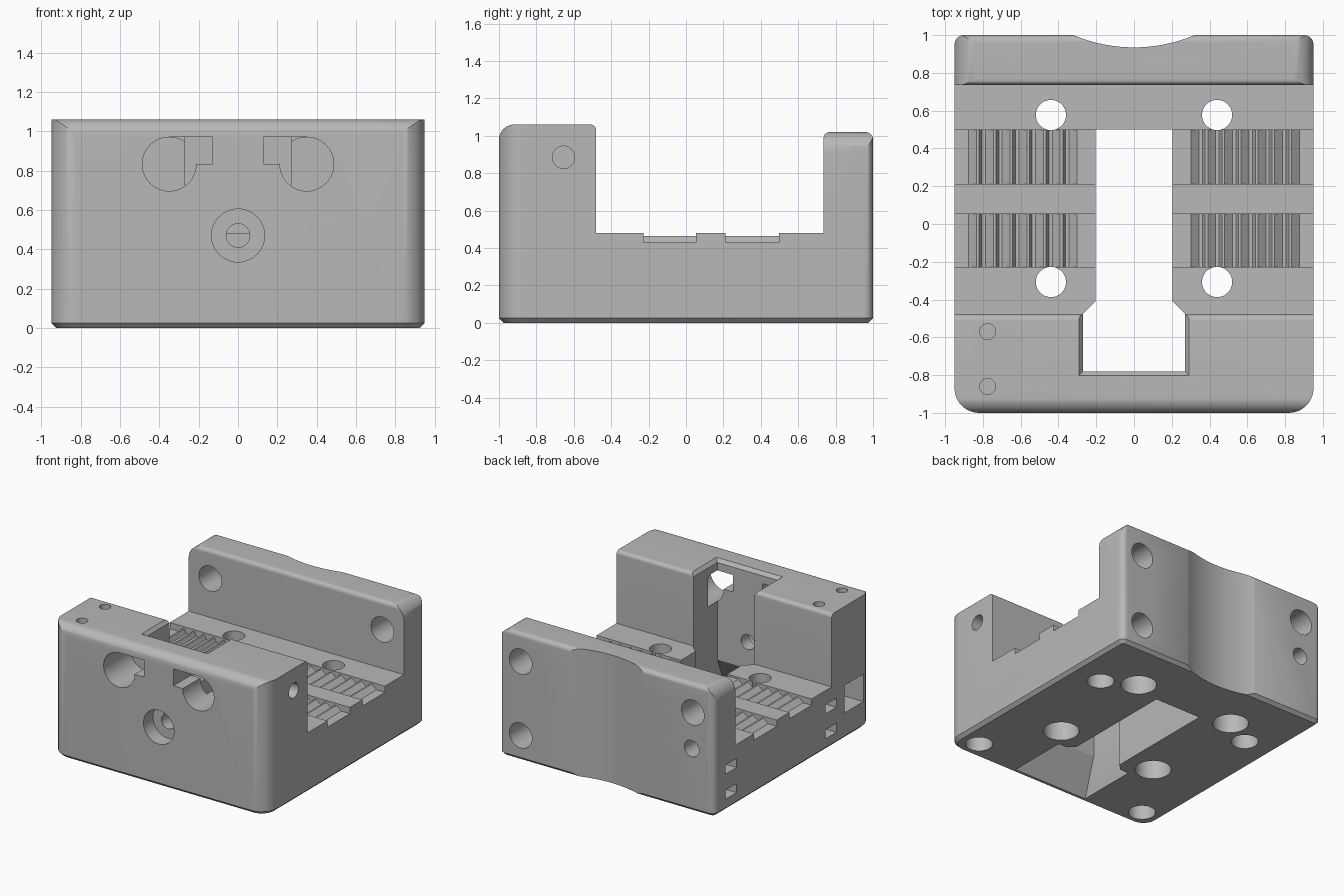
import bpy, bmesh, math
from mathutils import Vector

default = bpy.data.objects.get("Cube")
if default:
    bpy.data.objects.remove(default, do_unlink=True)

grey = bpy.data.materials.new("plain grey")
grey.use_nodes = True
colour = (0.48, 0.48, 0.48, 1)
grey.diffuse_color = colour
grey.node_tree.nodes["Principled BSDF"].inputs["Base Color"].default_value = colour


def make(name, bm):
    bmesh.ops.recalc_face_normals(bm, faces=bm.faces)
    mesh = bpy.data.meshes.new(name)
    bm.to_mesh(mesh)
    bm.free()
    obj = bpy.data.objects.new(name, mesh)
    bpy.context.collection.objects.link(obj)
    return obj


def place(axis, a, b, depth):
    return {"x": (depth, a, b), "y": (a, depth, b), "z": (a, b, depth)}[axis]


def loft(name, axis, lower, lo, upper, hi):
    """Closed solid between two matching outlines."""
    bm = bmesh.new()
    v0 = [bm.verts.new(place(axis, a, b, lo)) for a, b in lower]
    v1 = [bm.verts.new(place(axis, a, b, hi)) for a, b in upper]
    bm.faces.new(v0)
    bm.faces.new(v1)
    for i in range(len(v0)):
        j = (i + 1) % len(v0)
        bm.faces.new((v0[i], v0[j], v1[j], v1[i]))
    return make(name, bm)


def prism(name, axis, pts, lo, hi):
    return loft(name, axis, pts, lo, pts, hi)


def rect(a0, b0, a1, b1):
    return [(a0, b0), (a1, b0), (a1, b1), (a0, b1)]


def circle(a, b, r, n=48):
    return [(a + r * math.cos(math.tau * i / n), b + r * math.sin(math.tau * i / n))
            for i in range(n)]


def rounded(corners, steps=10):
    """Outline with right-angled corners given as (a, b, radius)."""
    out = []
    for i, (a, b, r) in enumerate(corners):
        p = Vector((a, b))
        if not r:
            out.append((a, b))
            continue
        u = (Vector(corners[i - 1][:2]) - p).normalized() * r
        w = (Vector(corners[(i + 1) % len(corners)][:2]) - p).normalized() * r
        for k in range(steps + 1):
            t = math.pi / 2 * k / steps
            out.append(tuple(p + u * (1 - math.sin(t)) + w * (1 - math.cos(t))))
    return out


def combine(target, cutter, operation="DIFFERENCE"):
    mod = target.modifiers.new("cut", "BOOLEAN")
    mod.operation = operation
    mod.solver = "EXACT"
    mod.object = cutter
    bpy.context.view_layer.objects.active = target
    bpy.ops.object.modifier_apply(modifier=mod.name)
    bpy.data.objects.remove(cutter, do_unlink=True)


# Body: side profile trimmed by the rounded plan with a chamfered foot
side = rounded([(-1, 0, 0), (1, 0, 0), (1, 1.02, 0.04), (0.735, 1.02, 0.035),
                (0.735, 0.48, 0), (-0.48, 0.48, 0), (-0.48, 1.06, 0.03), (-1, 1.06, 0.08)])
body = prism("carriage_body", "x", side, -1.1, 1.1)


def plan(inset):
    x, y = 0.95 - inset, 1 - inset
    return rounded([(-x, -y, 0.13 - inset), (x, -y, 0.13 - inset),
                    (x, y, 0.05 - inset), (-x, y, 0.05 - inset)])


upper = prism("plan_upper", "z", plan(0), 0.025, 1.2)
foot = loft("plan_foot", "z", plan(0.025), 0, plan(0), 0.025)
combine(upper, foot, "UNION")
combine(body, upper, "INTERSECT")


def cut(axis, pts, lo, hi):
    combine(body, prism("cutter", axis, pts, lo, hi))


def hole(axis, a, b, r, lo, hi):
    cut(axis, circle(a, b, r), lo, hi)


# Shallow cylindrical groove down the back
cut("z", circle(0, 1.755, 0.82, 160), -0.1, 1.2)

# Central slot, wider inside the front block
half = [(0.205, 0.5), (0.205, -0.41), (0.27, -0.475), (0.27, -0.78)]
cut("z", half + [(-x, y) for x, y in reversed(half)], -0.1, 1.2)

# Flared mouth under the slot and eased rim above it
combine(body, loft("cutter", "z", rect(-0.335, -0.96, 0.335, -0.46), -0.01,
                   rect(-0.268, -0.778, 0.268, -0.49), 0.26))
combine(body, loft("cutter", "z", rect(-0.268, -0.778, 0.268, -0.44), 1.03,
                   rect(-0.3, -0.81, 0.3, -0.44), 1.07))

# Belt tooth profile: slope, valley, steep return
teeth = [(0.19, 0.465)]
for i in range(7):
    x = 0.302 + i * 0.0885
    teeth += [(x, 0.465), (x + 0.042, 0.43)]
    if i < 6:
        teeth += [(x + 0.06, 0.43), (x + 0.075, 0.465)]
teeth += [(1, 0.43), (1, 0.6), (0.19, 0.6)]

for s in (-1, 1):
    # Belt clamps
    for y0, y1 in ((-0.228, 0.053), (0.212, 0.497)):
        cut("y", [(s * x, z) for x, z in teeth], y0, y1)
    # Rounded upper corners of the back wall
    arc = [(0.84 + 0.11 * math.sin(math.pi * k / 24), 0.91 + 0.11 * math.cos(math.pi * k / 24))
           for k in range(13)]
    corner = arc + [(1.05, 0.91), (1.05, 1.1), (0.84, 1.1)]
    cut("y", [(s * x, z) for x, z in corner], 0.65, 1.1)
    # Counterbored mounting holes
    for y in (-0.307, 0.577):
        hole("z", s * 0.44, y, 0.08, -0.1, 0.6)
        hole("z", s * 0.44, y, 0.132, -0.1, 0.22)
    # Magnet sockets underneath
    hole("z", s * 0.78, -0.84, 0.1, -0.1, 0.15)
    hole("z", s * 0.69, 0.44, 0.1, -0.1, 0.15)
    # Round front sockets with a square relief towards the slot
    hole("y", s * 0.35, 0.833, 0.137, -1.1, -0.66)
    cut("y", rect(*sorted((s * 0.35, s * 0.13))[:1], 0.835,
                  sorted((s * 0.35, s * 0.13))[1], 0.97), -1.1, -0.67)
    # Upper holes through the back wall
    hole("y", s * 0.76, 0.79, 0.1, 0.6, 1.1)
    # Wire-tie pockets in one flank
    z = 0.295 if s > 0 else 0.095
    for y0, y1 in ((-0.54, -0.4), (0.72, 0.86)):
        cut("x", rect(y0, z, y1, z + 0.072), -1.1, -0.82)

# Front bolt hole with counterbore
hole("y", 0, 0.47, 0.135, -1.1, -0.88)
hole("y", 0, 0.47, 0.06, -1.1, -0.7)

# Lower back sockets
hole("y", 0.76, 0.2, 0.1, 0.75, 1.1)
hole("y", -0.75, 0.5, 0.065, 0.85, 1.1)

# Cross hole and square pocket in the flanks of the front block
hole("x", -0.655, 0.885, 0.06, 0.6, 1.1)
cut("x", rect(-0.88, 0.21, -0.645, 0.43), -1.1, -0.75)

# Pilot holes in the top of the front block
for y in (-0.86, -0.57):
    hole("z", -0.775, y, 0.042, 0.85, 1.2)

body.data.materials.clear()
body.data.materials.append(grey)
for poly in body.data.polygons:
    poly.material_index = 0
bpy.ops.object.select_all(action="DESELECT")
body.select_set(True)
bpy.context.view_layer.objects.active = body
bpy.ops.object.shade_smooth_by_angle(angle=math.radians(30))
